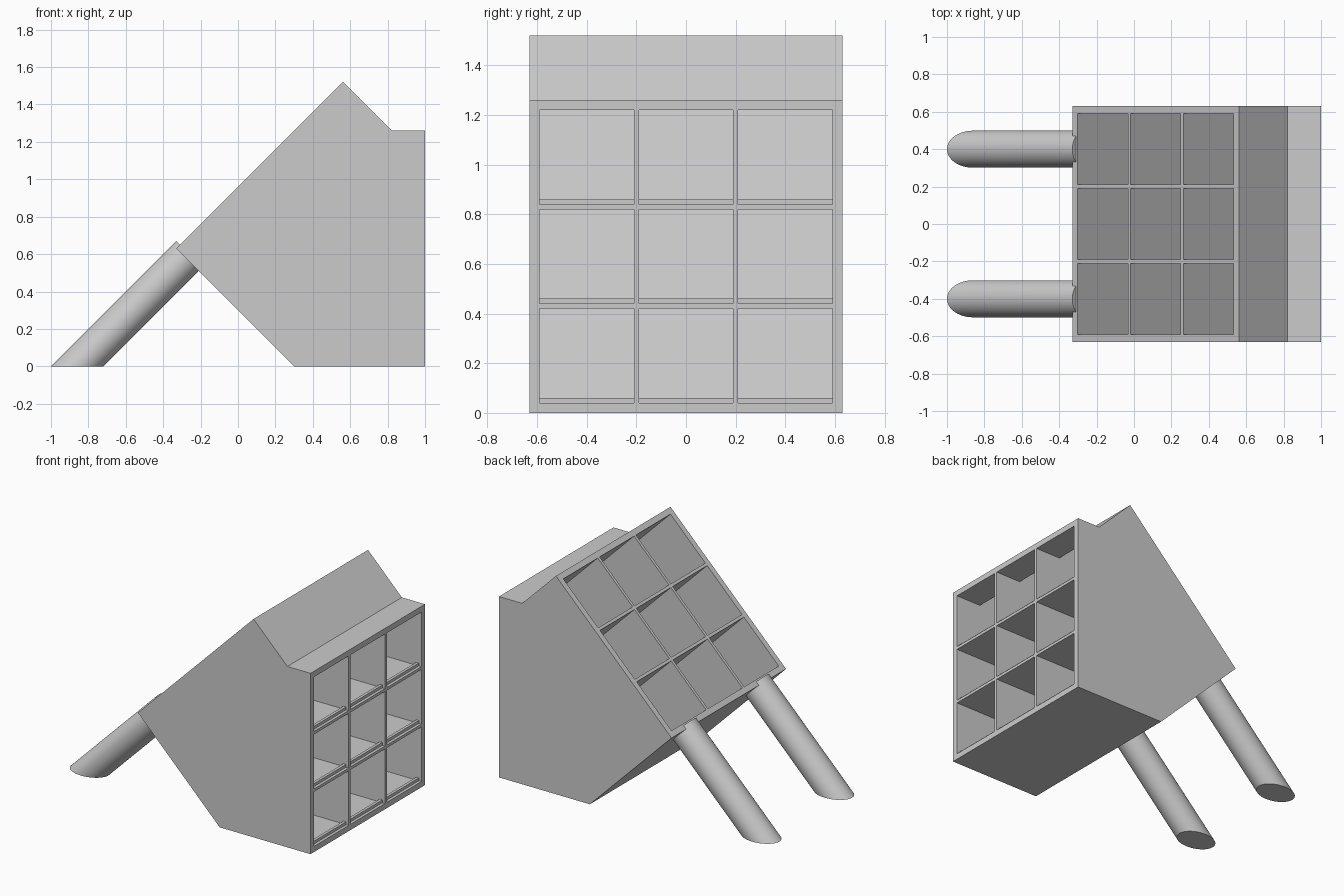
import bpy, bmesh, math
from mathutils import Matrix, Vector

if "Cube" in bpy.data.objects:
    bpy.data.objects.remove(bpy.data.objects["Cube"])

grey = bpy.data.materials.new("plain grey")
grey.diffuse_color = (0.6, 0.6, 0.6, 1)
grey.use_nodes = True
grey.node_tree.nodes["Principled BSDF"].inputs["Base Color"].default_value = grey.diffuse_color

R = math.sqrt(0.5)
BEND = math.tan(math.radians(22.5))
BREAKS = [0, 0.04, 0.42, 0.44, 0.82, 0.84, 1.22, 1.26]   # wall / cell boundaries
N = len(BREAKS) - 1


def finish(bm, name):
    bmesh.ops.recalc_face_normals(bm, faces=bm.faces)
    mesh = bpy.data.meshes.new(name)
    bm.to_mesh(mesh)
    bm.free()
    mesh.materials.append(grey)
    obj = bpy.data.objects.new(name, mesh)
    bpy.context.collection.objects.link(obj)
    return obj


# Bent rack: a square grid swept from the upright face, round a mitre, to the slanted face
def station(k, s):
    return [(1.0, s), (0.30 + BEND * s, s), (-0.33 + R * s, 0.63 + R * s)][k]


bm = bmesh.new()
verts = {}
for k in range(3):
    for i, y in enumerate(BREAKS):
        for j, s in enumerate(BREAKS):
            x, z = station(k, s)
            verts[k, i, j] = bm.verts.new((x, y - 0.63, z))


def solid(i, j):
    return 0 <= i < N and 0 <= j < N and not (i % 2 and j % 2)


def wall(a, b):
    for k in range(2):
        bm.faces.new([verts[k, *a], verts[k, *b], verts[k + 1, *b], verts[k + 1, *a]])


for i in range(N + 1):
    for j in range(N + 1):
        if solid(i, j):                                   # grid faces at both ends
            for k in (0, 2):
                bm.faces.new([verts[k, i, j], verts[k, i + 1, j],
                              verts[k, i + 1, j + 1], verts[k, i, j + 1]])
        if solid(i, j) != solid(i - 1, j):                # upright duct walls
            wall((i, j), (i, j + 1))
        if solid(i, j) != solid(i, j - 1):                # duct floors and ceilings
            wall((i, j), (i + 1, j))
finish(bm, "bent_rack")

# Low stop lip across the floor of every upright opening
bm = bmesh.new()
for i in (1, 3, 5):
    for j in (1, 3, 5):
        y0, y1 = BREAKS[i] - 0.63, BREAKS[i + 1] - 0.63
        bmesh.ops.create_cube(bm, size=1, matrix=Matrix.Translation(
            (0.97, (y0 + y1) / 2, BREAKS[j] + 0.01)) @ Matrix.Diagonal((0.02, y1 - y0, 0.02, 1)))
finish(bm, "stop_lips")

# Slanted round legs, cut flat at the ground
RADIUS, SIDES = 0.099, 48
for side, y in (("front", -0.4), ("back", 0.4)):
    bm = bmesh.new()
    top, bottom = [], []
    for n in range(SIDES):
        a = 2 * math.pi * n / SIDES
        u, v = RADIUS * math.cos(a), RADIUS * math.sin(a)
        p = Vector((-0.26 - u * R, y + v, 0.60 + u * R))  # ring square to the leg axis
        top.append(bm.verts.new(p))
        bottom.append(bm.verts.new((p.x - p.z, p.y, 0)))
    for n in range(SIDES):
        m = (n + 1) % SIDES
        bm.faces.new([top[n], top[m], bottom[m], bottom[n]])
    bm.faces.new(top)
    bm.faces.new(bottom)
    leg = finish(bm, side + "_leg")
    bpy.context.view_layer.objects.active = leg
    leg.select_set(True)
    bpy.ops.object.shade_smooth_by_angle(angle=math.radians(30))
    leg.select_set(False)
